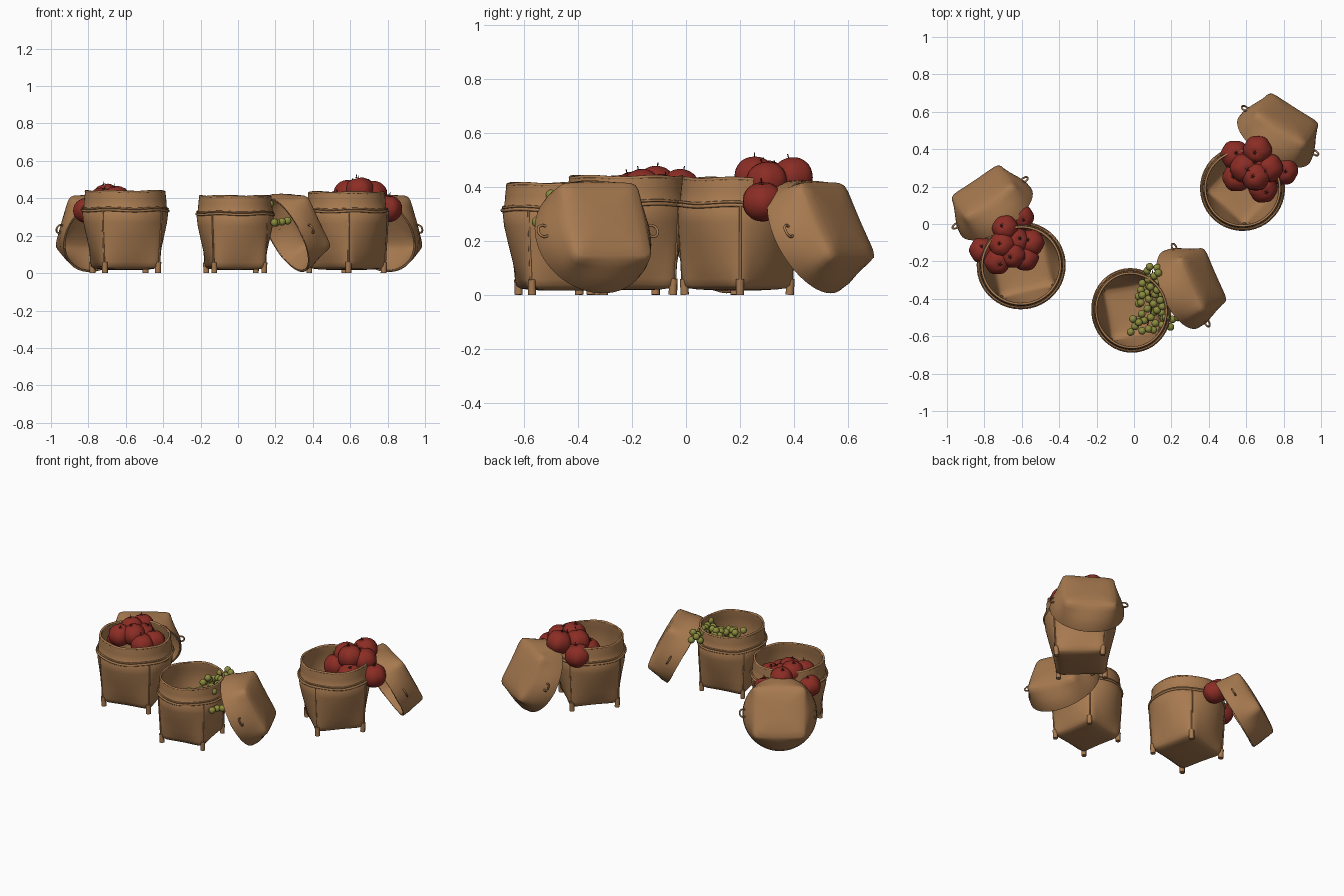
import bpy, bmesh, math, random
from mathutils import Matrix, Vector

if "Cube" in bpy.data.objects:
    bpy.data.objects.remove(bpy.data.objects["Cube"])
random.seed(4)


def material(name, rgb):
    m = bpy.data.materials.new(name)
    m.use_nodes = True
    m.diffuse_color = (*rgb, 1)
    m.node_tree.nodes["Principled BSDF"].inputs["Base Color"].default_value = (*rgb, 1)
    return m


WICKER = material("woven tan", (0.39, 0.195, 0.08))
RED = material("fruit red", (0.26, 0.026, 0.018))
GREEN = material("grape green", (0.26, 0.26, 0.05))
DARK = material("calyx dark", (0.07, 0.025, 0.015))


def finish(name, bm, mat, matrix=None, angle=40):
    bmesh.ops.recalc_face_normals(bm, faces=bm.faces)
    me = bpy.data.meshes.new(name)
    bm.to_mesh(me)
    bm.free()
    me.materials.append(mat)
    ob = bpy.data.objects.new(name, me)
    bpy.context.collection.objects.link(ob)
    if matrix:
        ob.matrix_world = matrix
    bpy.ops.object.select_all(action="DESELECT")
    ob.select_set(True)
    bpy.context.view_layer.objects.active = ob
    bpy.ops.object.shade_smooth_by_angle(angle=math.radians(angle))
    return ob


def section(bm, z, r, square, n=64):
    """Ring blending from a circle (square=0) to a square with corner radius r."""
    ring = []
    for i in range(n):
        a = 2 * math.pi * i / n
        c, s = math.cos(a), math.sin(a)
        q = math.sqrt(0.5) / (c ** 12 + s ** 12) ** (1 / 12) * 1.06
        k = r * (1 + (min(q, 1) - 1) * square)
        ring.append(bm.verts.new((k * c, k * s, z)))
    return ring


def loft(name, rows, mat, matrix):
    bm = bmesh.new()
    rings = [section(bm, *row) for row in rows]
    for a, b in zip(rings, rings[1:]):
        for i in range(len(a)):
            j = (i + 1) % len(a)
            bm.faces.new((a[i], a[j], b[j], b[i]))
    # close both ends with a centre point
    for ring, row in ((rings[0], rows[0]), (rings[-1], rows[-1])):
        c = bm.verts.new((0, 0, row[0]))
        for i in range(len(ring)):
            bm.faces.new((ring[i], ring[(i + 1) % len(ring)], c))
    return finish(name, bm, mat, matrix, 75)


def rod(name, points, radius, mat, matrix, cyclic=False):
    cu = bpy.data.curves.new(name, "CURVE")
    cu.dimensions = "3D"
    cu.bevel_depth = radius
    cu.bevel_resolution = 2
    cu.use_fill_caps = True
    sp = cu.splines.new("POLY")
    sp.points.add(len(points) - 1)
    for p, co in zip(sp.points, points):
        p.co = (*co, 1)
    sp.use_cyclic_u = cyclic
    cu.materials.append(mat)
    ob = bpy.data.objects.new(name, cu)
    ob.matrix_world = matrix
    bpy.context.collection.objects.link(ob)


def hoop(name, r, z, radius, matrix):
    pts = []
    for i in range(48):
        a = math.tau * i / 48
        pts.append((r * math.cos(a), r * math.sin(a), z + 0.003 * math.sin(5 * a)))
    rod(name, pts, radius, WICKER, matrix, True)


# outer profile of a basket: height, corner radius, squareness
BASE = [(0.017, 0.09, 0.8), (0.02, 0.15, 1.0), (0.025, 0.19, 1.1)]
BODY = [(0.036, 0.208, 1.1), (0.06, 0.213, 0.95), (0.12, 0.216, 0.65),
        (0.2, 0.221, 0.33), (0.27, 0.225, 0.1), (0.335, 0.227, 0)]
COLLAR = [(0.345, 0.219, 0), (0.39, 0.216, 0), (0.435, 0.211, 0)]


def basket(tag, x, y, turn, sx, sy, sz):
    m = (Matrix.Translation((x, y, 0)) @ Matrix.Diagonal((sx, sy, sz, 1))
         @ Matrix.Rotation(math.radians(turn), 4, "Z"))
    outer = BASE + BODY
    inner = [(z + 0.008, r - 0.014, s) for z, r, s in reversed(outer)]
    rows = outer + COLLAR + [(0.435, 0.199, 0), (0.39, 0.203, 0)] + inner
    loft(tag + "_basket_body", rows, WICKER, m)
    # bindings around shoulder and lip
    hoop(tag + "_shoulder_hoop", 0.227, 0.335, 0.007, m)
    hoop(tag + "_shoulder_cord", 0.224, 0.347, 0.005, m)
    hoop(tag + "_lip_hoop", 0.206, 0.435, 0.007, m)
    # corner legs and the ribs that continue them
    for k in range(4):
        r = m @ Matrix.Rotation(math.radians(45 + 90 * k), 4, "Z")
        rod(tag + "_leg", [(0.203, 0, 0), (0.206, 0, 0.06)], 0.016, WICKER, r)
        rod(tag + "_rib", [(c - 0.001, 0, z) for z, c, s in BODY[1:]], 0.005, WICKER, r)


def lid(tag, x, y, azimuth):
    # local z is the lid axis, tipped so the lid leans against its basket
    m = (Matrix.Translation((x, y, 0.207)) @ Matrix.Rotation(math.radians(azimuth), 4, "Z")
         @ Matrix.Rotation(math.radians(63), 4, "Y"))
    outer = [(0, 0.226, 0), (0.04, 0.226, 0.08), (0.08, 0.222, 0.33),
             (0.12, 0.218, 0.68), (0.145, 0.213, 0.95), (0.155, 0.2, 1.08),
             (0.162, 0.15, 1.0), (0.166, 0.08, 0.7)]
    inner = [(z - 0.01, r - 0.012, s) for z, r, s in outer[1:]]
    rows = outer[::-1] + [(0, 0.214, 0)] + inner
    loft(tag + "_lid", rows, WICKER, m)
    hoop(tag + "_lid_edge", 0.22, 0.004, 0.005, m)
    # small side loops
    for side in (-1, 1):
        pts = [(0.024 * math.sin(t), side * (0.22 + 0.022 * math.cos(t)), 0.065)
               for t in (math.tau * i / 16 for i in range(16))]
        rod(tag + "_lid_loop", pts, 0.005, WICKER, m, True)


basket("left", -0.603, -0.222, 13, 1.02, 1.0, 1.0)
basket("front", -0.015, -0.462, 10, 0.91, 0.97, 0.94)
basket("right", 0.58, 0.19, 48, 0.98, 0.96, 0.985)
lid("left", -0.737, 0.065, 124)
lid("front", 0.25, -0.35, 23.7)
lid("right", 0.75, 0.45, 57.6)


def red_fruit(tag, centre, r):
    tilt = Matrix.Rotation(random.uniform(-0.35, 0.35), 4, "X") @ \
        Matrix.Rotation(random.uniform(-0.35, 0.35), 4, "Y")
    m = Matrix.Translation(centre) @ tilt
    bm = bmesh.new()
    bmesh.ops.create_uvsphere(bm, u_segments=30, v_segments=16, radius=r)
    # gentle lobes and a dimple at the stalk
    for v in bm.verts:
        a = math.atan2(v.co.y, v.co.x)
        flat = math.hypot(v.co.x, v.co.y) / r
        k = 1 + 0.03 * flat * math.cos(6 * a)
        dip = 0.1 * r * max(0, 1 - 2.5 * flat) if v.co.z > 0 else 0
        v.co = Vector((v.co.x * k, v.co.y * k, v.co.z * 0.95 - dip))
    finish(tag + "_red_fruit", bm, RED, m, 80)
    # small star calyx with a thin stalk
    bm = bmesh.new()
    star = []
    for i in range(10):
        a = math.tau * i / 10
        q = r * (0.2 if i % 2 == 0 else 0.05)
        star.append(bm.verts.new((q * math.cos(a), q * math.sin(a), r * 0.93)))
    top = bm.verts.new((0, 0, r * 0.98))
    for i in range(10):
        bm.faces.new((star[i], star[(i + 1) % 10], top))
    finish(tag + "_calyx", bm, DARK, m)
    rod(tag + "_stalk", [(0, 0, r * 0.9), (r * 0.05, 0, r * 1.15)], 0.002, DARK, m)


LEFT_FRUIT = [(-0.69, -0.02, 0.40), (-0.705, -0.11, 0.412), (-0.81, -0.14, 0.335),
              (-0.73, -0.2, 0.39), (-0.65, -0.165, 0.40), (-0.58, -0.18, 0.36),
              (-0.55, -0.1, 0.36), (-0.63, -0.09, 0.38), (-0.605, 0.035, 0.33)]
RIGHT_FRUIT = [(0.66, 0.395, 0.437), (0.54, 0.37, 0.37), (0.59, 0.3, 0.425),
               (0.72, 0.3, 0.42), (0.8, 0.285, 0.345), (0.65, 0.255, 0.44),
               (0.55, 0.25, 0.36), (0.69, 0.19, 0.35), (0.655, 0.33, 0.41)]
for p in LEFT_FRUIT:
    red_fruit("left", p, 0.07)
for p in RIGHT_FRUIT:
    red_fruit("right", p, 0.077)


# bunch of grapes draped along the inside of the front basket
def grape(p, r=0.021):
    bm = bmesh.new()
    bmesh.ops.create_uvsphere(bm, u_segments=14, v_segments=9, radius=r)
    finish("grape", bm, GREEN, Matrix.Translation(p), 80)


stem = [Vector(p) for p in ((0.10, -0.25, 0.38), (0.085, -0.36, 0.36),
                            (0.095, -0.45, 0.34), (0.07, -0.55, 0.31))]
rod("grape_stem", stem, 0.003, DARK, Matrix())
placed = []
for attempt in range(900):
    t = random.uniform(0, 2.999)
    i = int(t)
    wide = 0.035 + 0.02 * t
    p = stem[i].lerp(stem[i + 1], t - i)
    p = p + Vector((random.uniform(-wide, wide), random.uniform(-0.03, 0.03),
                    random.uniform(-0.03, 0.02)))
    if len(placed) < 46 and all((p - q).length > 0.034 for q in placed):
        placed.append(p)
        grape(p)
# a few hanging between basket and lid
for p in ((0.195, -0.55, 0.27), (0.205, -0.51, 0.27), (0.235, -0.50, 0.275),
          (0.265, -0.49, 0.28), (0.17, -0.5, 0.37)):
    grape(p)
